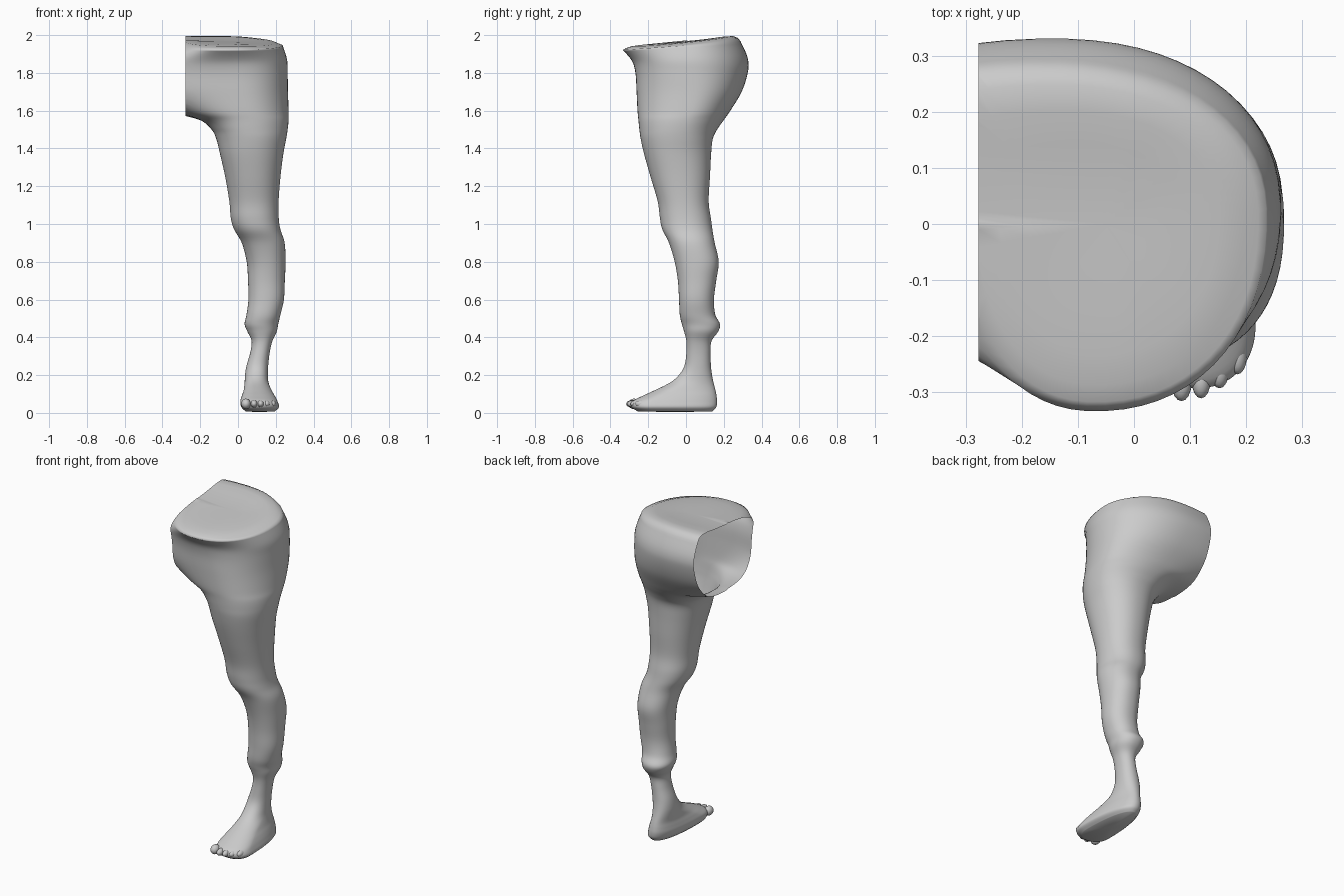
import bpy, bmesh
from math import sin, cos, pi, copysign
from mathutils import Matrix

if "Cube" in bpy.data.objects:
    bpy.data.objects.remove(bpy.data.objects["Cube"])

SEG, SUB = 64, 5

# foot: z, left, right, front, back, y of widest point
FOOT = [(.008, .04, .195, -.255, .14, -.17), (.03, .018, .217, -.288, .16, -.18),
        (.06, .012, .21, -.288, .165, -.17), (.09, .02, .195, -.23, .162, -.12),
        (.12, .03, .178, -.165, .156, -.06), (.16, .035, .162, -.085, .146, .02),
        (.20, .037, .158, -.038, .138, .05)]

# ankle to thigh: z, left, right, front, back
LEG = [(.25, .045, .16, -.008, .132), (.32, .065, .168, .002, .13), (.38, .072, .182, .002, .135),
       (.43, .05, .205, -.01, .17), (.47, .035, .213, -.022, .18), (.52, .045, .225, -.033, .155),
       (.6, .055, .243, -.037, .148), (.7, .053, .248, -.043, .16), (.8, .046, .252, -.06, .173),
       (.9, .02, .247, -.09, .152), (.97, -.02, .225, -.125, .14), (1.03, -.038, .216, -.138, .132),
       (1.12, -.046, .215, -.15, .12), (1.25, -.068, .225, -.188, .127), (1.37, -.095, .24, -.222, .133)]

# hip: z, left (front half), left (back half), right, front, back, x of front peak, x of back peak, widest y
HIP = [(1.45, -.115, -.115, .255, -.24, .142, .07, .07, -.04),
       (1.5, -.14, -.14, .263, -.247, .165, .06, .04, -.03),
       (1.55, -.20, -.20, .268, -.252, .2, .05, 0, -.01),
       (1.6, -.34, -.38, .268, -.257, .235, .03, -.05, .02),
       (1.7, -.5, -.6, .265, -.262, .295, 0, -.1, .04),
       (1.8, -.5, -.65, .263, -.268, .327, -.03, -.13, .03),
       (1.87, -.45, -.65, .26, -.288, .328, -.06, -.15, .02),
       (1.945, -.32, -.65, .237, -.335, .29, -.07, -.16, .01)]


def full(r):
    z, l, rt, f, b = r[:5]
    m = (l + rt) / 2
    return (z, l, l, rt, f, b, m, m, r[5] if len(r) > 5 else (f + b) / 2)


def catmull(a, b, c, d, t):
    return [.5 * (2 * q + (r - p) * t + (2*p - 5*q + 4*r - s) * t*t + (3*q - p - 3*r + s) * t**3)
            for p, q, r, s in zip(a, b, c, d)]


def section(r):
    z, lf, lb, rt, f, b, xf, xb, ym = r
    pts = []
    k = min(max((z - 1.85) / .095, 0), 1)
    for i in range(SEG):
        a = 2 * pi * (i + .5) / SEG
        c, s = [copysign(abs(v) ** .92, v) for v in (cos(a), sin(a))]
        x0, lx, ye = (xb, lb, b) if s > 0 else (xf, lf, f)
        x = x0 + abs(c) * ((rt if c > 0 else lx) - x0)
        y = ym + abs(s) * (ye - ym)
        pts.append((x, y, z + k * .07 * y))
    return pts


# stack of smoothly interpolated sections
keys = [full(r) for r in FOOT + LEG] + HIP
keys = [keys[0]] + keys + [keys[-1]]
rings = []
for i in range(1, len(keys) - 2):
    rings += [section(catmull(*keys[i-1:i+3], j / SUB)) for j in range(SUB)]
rings.append(section(keys[-1]))

# sloping top skin, closing in from the rim
cx, cy = -.05, 0
rim = rings[-1]
for s, h, tilt in ((.95, 1.96, .09), (.86, 1.97, .1), (.7, 1.972, .1), (.5, 1.97, .09), (.25, 1.967, .07)):
    ring = []
    for x, y, z in rim:
        px, py = cx + (x - cx) * s, cy + (y - cy) * s
        ring.append((px, py, h + tilt * py - .05 * max(px, 0)))
    rings.append(ring)

bm = bmesh.new()
loops = [[bm.verts.new(p) for p in ring] for ring in rings]
for lo, hi in zip(loops, loops[1:]):
    for i in range(SEG):
        j = (i + 1) % SEG
        bm.faces.new((lo[i], lo[j], hi[j], hi[i]))
sole, crown = bm.verts.new((.11, -.06, .004)), bm.verts.new((cx, cy, 1.966))
for i in range(SEG):
    j = (i + 1) % SEG
    bm.faces.new((loops[0][j], loops[0][i], sole))
    bm.faces.new((loops[-1][i], loops[-1][j], crown))

# open cut on the inner side of the hip
bmesh.ops.bisect_plane(bm, geom=bm.verts[:] + bm.edges[:] + bm.faces[:],
                       plane_co=(-.278, 0, 0), plane_no=(-1, 0, 0), clear_outer=True)
bmesh.ops.recalc_face_normals(bm, faces=bm.faces)


def finish(bm, name):
    me = bpy.data.meshes.new(name)
    bm.to_mesh(me)
    bm.free()
    for p in me.polygons:
        p.use_smooth = True
    bpy.context.collection.objects.link(bpy.data.objects.new(name, me))


finish(bm, "leg")

# toes
bm = bmesh.new()
for x, y, r in ((.042, -.275, .025), (.085, -.285, .018), (.12, -.28, .017), (.153, -.262, .017), (.185, -.237, .017)):
    bmesh.ops.create_uvsphere(bm, u_segments=16, v_segments=10, radius=1,
                              matrix=Matrix.Translation((x, y, .048)) @ Matrix.Diagonal((r, .032, r * 1.1, 1)))
finish(bm, "toes")
